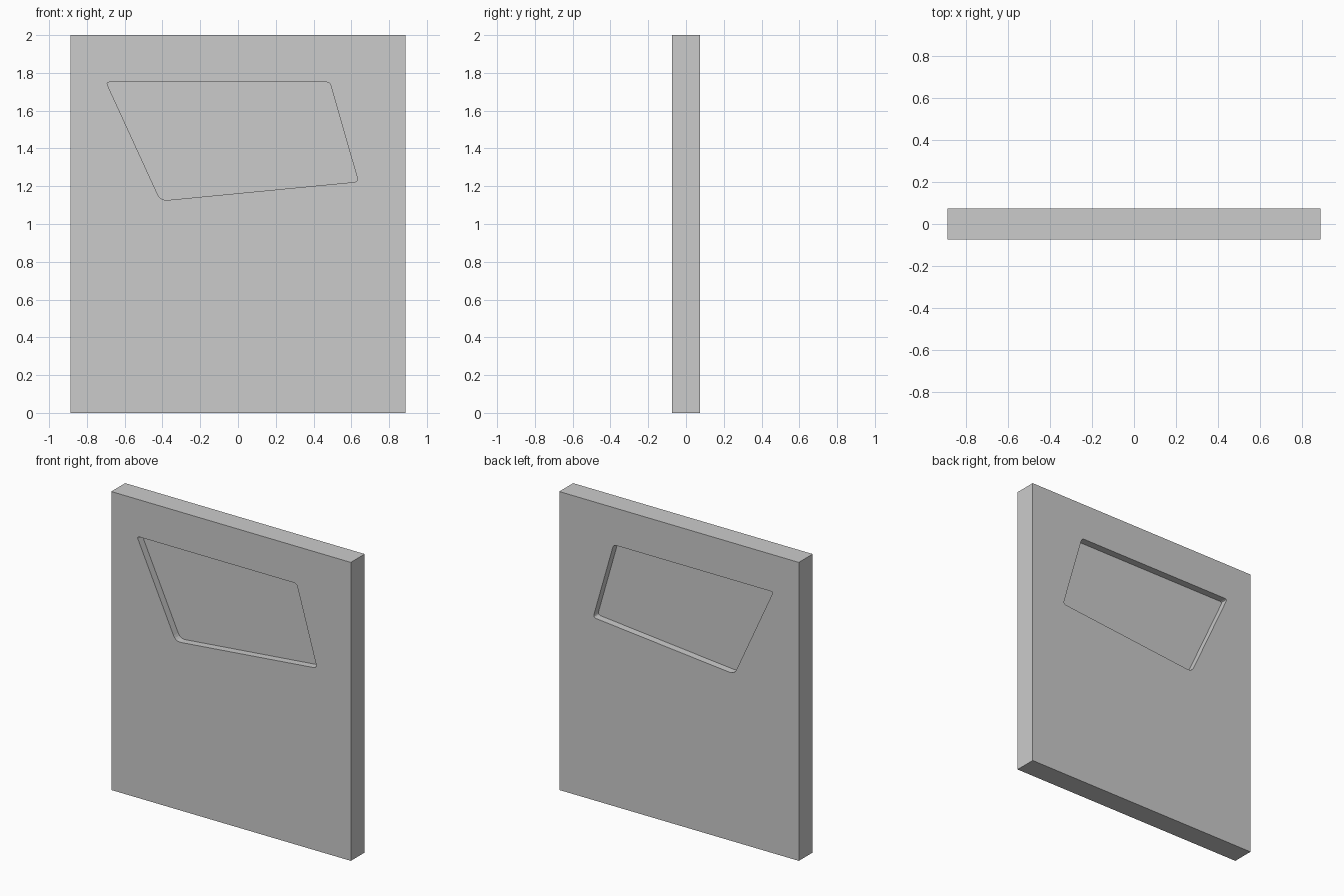
import bpy, bmesh
from mathutils import Vector

if "Cube" in bpy.data.objects:
    bpy.data.objects.remove(bpy.data.objects["Cube"])

WIDTH, THICK, HEIGHT = 1.776, 0.147, 2.0
PANE_THICK = 0.05

# Window corners (x, z) with the length trimmed by each rounded corner
CORNERS = [(-0.698, 1.751, 0.018), (-0.41, 1.123, 0.038),
           (0.637, 1.224, 0.024), (0.486, 1.751, 0.02)]


def rounded_outline(corners, steps=4):
    pts = []
    for i, (x, z, trim) in enumerate(corners):
        c = Vector((x, z))
        prev = Vector(corners[i - 1][:2])
        nxt = Vector(corners[(i + 1) % len(corners)][:2])
        a = c + (prev - c).normalized() * trim
        b = c + (nxt - c).normalized() * trim
        for s in range(steps + 1):
            t = s / steps
            pts.append(a * (1 - t) ** 2 + c * 2 * t * (1 - t) + b * t ** 2)
    return pts


def prism(name, outline, depth):
    bm = bmesh.new()
    face = bm.faces.new([bm.verts.new((x, -depth / 2, z)) for x, z in outline])
    ext = bmesh.ops.extrude_face_region(bm, geom=[face], use_keep_orig=True)
    verts = [v for v in ext["geom"] if isinstance(v, bmesh.types.BMVert)]
    bmesh.ops.translate(bm, verts=verts, vec=(0, depth, 0))
    bmesh.ops.recalc_face_normals(bm, faces=bm.faces)
    mesh = bpy.data.meshes.new(name)
    bm.to_mesh(mesh)
    bm.free()
    obj = bpy.data.objects.new(name, mesh)
    bpy.context.collection.objects.link(obj)
    return obj


# Door slab
w = WIDTH / 2
door = prism("door_panel", [(-w, 0), (w, 0), (w, HEIGHT), (-w, HEIGHT)], THICK)

# Window opening cut through the slab
outline = rounded_outline(CORNERS)
cutter = prism("window_cutter", outline, THICK * 2)
cut = door.modifiers.new("window_opening", 'BOOLEAN')
cut.operation = 'DIFFERENCE'
cut.solver = 'EXACT'
cut.object = cutter
bpy.context.view_layer.objects.active = door
bpy.ops.object.modifier_apply(modifier=cut.name)
bpy.data.objects.remove(cutter)

# Thin pane set midway in the opening, leaving a recess on both sides
prism("window_pane", outline, PANE_THICK)
